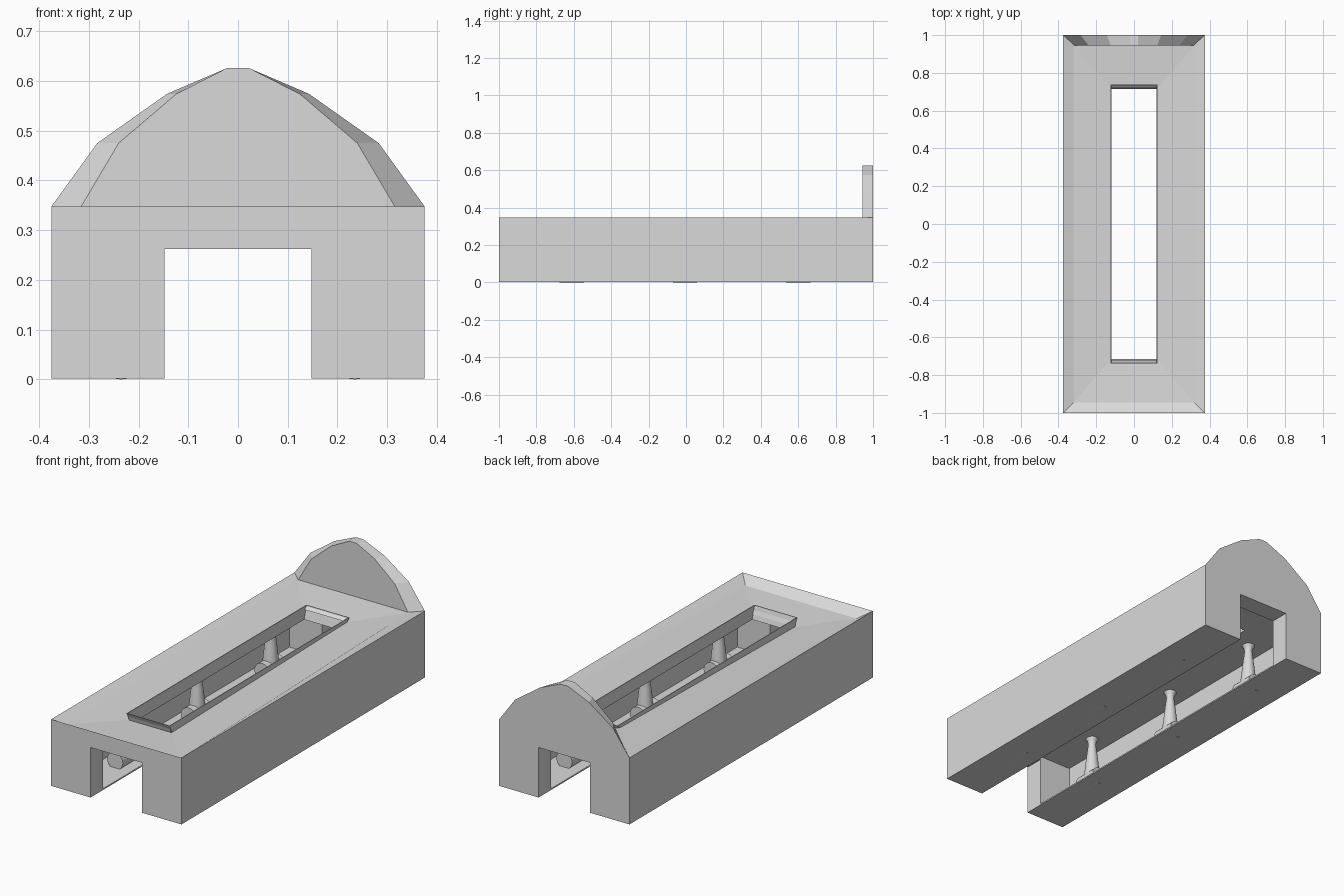
import bpy, bmesh, math
from mathutils import Matrix

cube = bpy.data.objects.get("Cube")
if cube:
    bpy.data.objects.remove(cube, do_unlink=True)

stone = bpy.data.materials.new("light_grey_stone")
stone.use_nodes = True
colour = (0.7, 0.7, 0.7, 1)
stone.diffuse_color = colour
stone.node_tree.nodes["Principled BSDF"].inputs["Base Color"].default_value = colour


def finish(name, bm, smooth=False):
    bmesh.ops.recalc_face_normals(bm, faces=bm.faces)
    mesh = bpy.data.meshes.new(name)
    bm.to_mesh(mesh)
    bm.free()
    mesh.materials.append(stone)
    obj = bpy.data.objects.new(name, mesh)
    bpy.context.collection.objects.link(obj)
    if smooth:
        bpy.ops.object.select_all(action="DESELECT")
        bpy.context.view_layer.objects.active = obj
        obj.select_set(True)
        bpy.ops.object.shade_smooth_by_angle(angle=math.radians(40))
    return obj


def bridge(bm, a, b):
    for i in range(len(a)):
        j = (i + 1) % len(a)
        bm.faces.new((a[i], a[j], b[j], b[i]))


# Hall shell: rectangular rings (half width, half length, front height, back height)
# run up the outside, across the sloping roof, over the slot lip and round the inside
RINGS = [
    (0.375, 1.0, 0.002, 0.002), (0.375, 1.0, 0.348, 0.348),   # outer wall
    (0.32, 0.945, 0.315, 0.347),                              # sunken roof edge
    (0.124, 0.719, 0.306, 0.33),                              # foot of the slot lip
    (0.124, 0.739, 0.347, 0.347), (0.12, 0.735, 0.347, 0.347),
    (0.12, 0.715, 0.28, 0.28),                                # slot underside
    (0.335, 0.9, 0.28, 0.28), (0.335, 0.9, 0.009, 0.009),     # ceiling and inner wall
    (0.14, 0.89, 0.009, 0.009), (0.14, 0.89, 0.002, 0.002),   # floor ledge
]
bm = bmesh.new()
rings = [[bm.verts.new((sx * w, sy * l, back if sy > 0 else front))
          for sx, sy in ((1, 1), (-1, 1), (-1, -1), (1, -1))]
         for w, l, front, back in RINGS]
for k, ring in enumerate(rings):
    bridge(bm, ring, rings[(k + 1) % len(rings)])
shell = finish("hall_shell", bm)

# Passage cut from front to back
bm = bmesh.new()
bmesh.ops.create_cube(bm, size=1, matrix=Matrix.Translation((0, 0, 0.081))
                      @ Matrix.Diagonal((0.296, 2.4, 0.362, 1)))
cutter = finish("passage_cutter", bm)
cutter.hide_render = True
mod = shell.modifiers.new("passage", "BOOLEAN")
mod.operation = "DIFFERENCE"
mod.solver = "EXACT"
mod.object = cutter
bpy.context.view_layer.objects.active = shell
bpy.ops.object.modifier_apply(modifier=mod.name)
bpy.data.objects.remove(cutter, do_unlink=True)


# Faceted gable at the back, narrower on its inner side
def gable_ring(bm, half, y, base):
    points = [(half[0], base)] + list(zip(half, (0.348, 0.475, 0.574, 0.626)))
    points += [(-x, z) for x, z in reversed(points)]
    return [bm.verts.new((x, y, z)) for x, z in points]


bm = bmesh.new()
back = gable_ring(bm, (0.375, 0.283, 0.143, 0.022), 1.0, 0.34)
inner = gable_ring(bm, (0.315, 0.24, 0.124, 0.022), 0.945, 0.34)
bridge(bm, back, inner)
bm.faces.new(back)
bm.faces.new(inner)
finish("back_gable", bm)

# Turned columns on rounded feet, three along each side
PROFILE = [(0.0, 0.03), (0.042, 0.03), (0.038, 0.09), (0.029, 0.17),
           (0.019, 0.25), (0.024, 0.27), (0.036, 0.285), (0.036, 0.3), (0.0, 0.3)]
for side, label in ((-1, "right"), (1, "left")):
    for row in range(3):
        x, y = side * 0.235, (row - 1) * 0.605
        bm = bmesh.new()
        verts = [bm.verts.new((x + r, y, z)) for r, z in PROFILE]
        edges = [bm.edges.new(pair) for pair in zip(verts, verts[1:])]
        bmesh.ops.spin(bm, geom=verts + edges, cent=(x, y, 0), axis=(0, 0, 1),
                       angle=math.tau, steps=24)
        bmesh.ops.remove_doubles(bm, verts=bm.verts, dist=0.0005)
        finish(f"{label}_column_{row + 1}", bm, True)

        bm = bmesh.new()
        bmesh.ops.create_cone(bm, cap_ends=True, segments=24, radius1=0.045,
                              radius2=0.045, depth=0.13,
                              matrix=Matrix.Translation((x, y - 0.005, 0.045))
                              @ Matrix.Rotation(math.pi / 2, 4, "X"))
        finish(f"{label}_column_foot_{row + 1}", bm, True)
